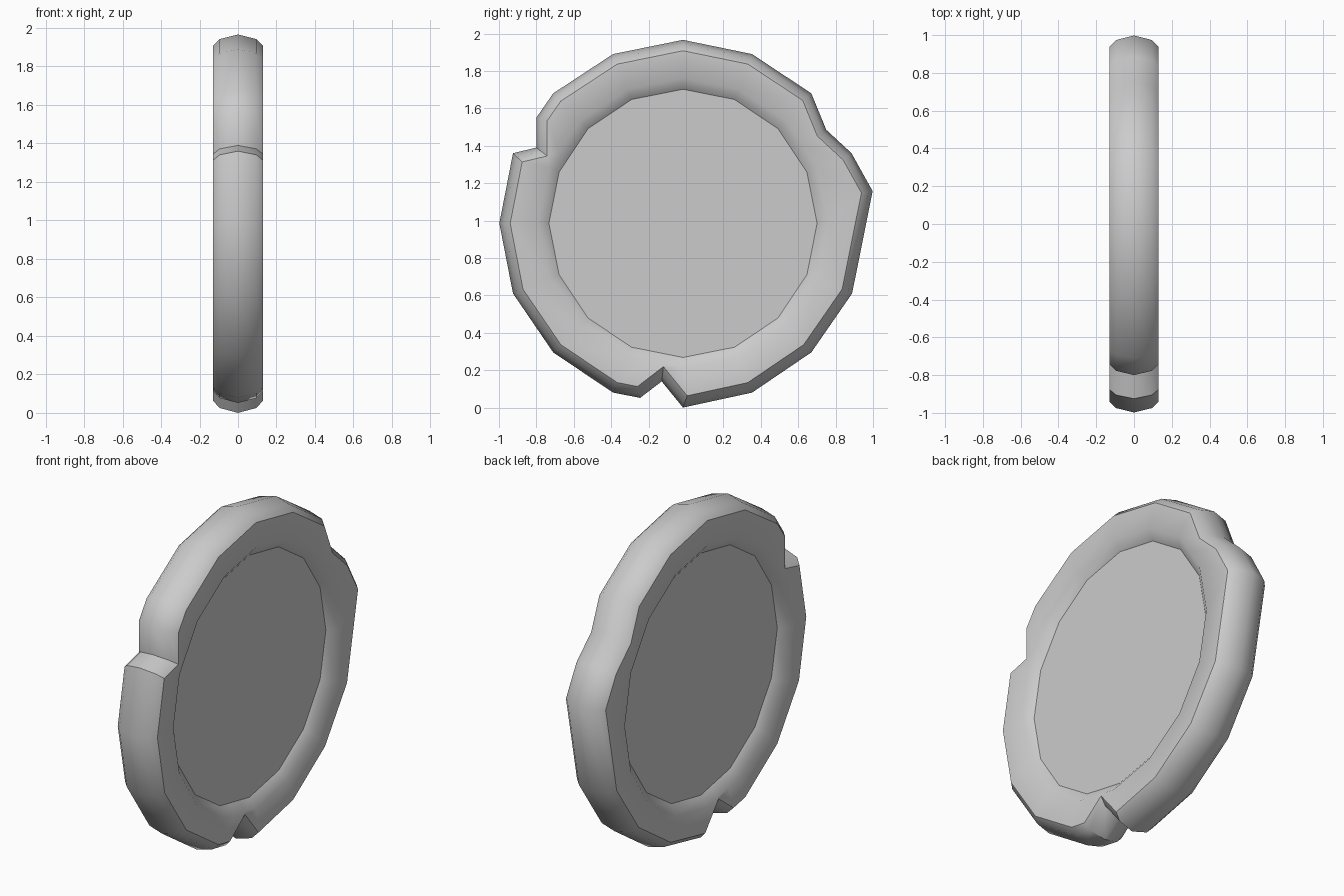
import bpy, bmesh, math
from mathutils import Vector

if "Cube" in bpy.data.objects:
    bpy.data.objects.remove(bpy.data.objects["Cube"])

CENTRE = Vector((-0.016, 0.985))
# rim outline seen from the side: y, z, position around the 16-sided disc
RIM = [
    (-.016, 1.966, 0), (.353, 1.89, 1), (.67, 1.68, 2), (.75, 1.485, 2.5),
    (.885, 1.36, 3), (.998, 1.157, 4), (.888, .61, 5), (.67, .295, 6),
    (.353, .08, 7), (-.016, 0, 8), (-.13, .14, 8.33), (-.245, .052, 8.67),
    (-.39, .08, 9), (-.71, .295, 10), (-.925, .61, 11), (-.998, .985, 12),
    (-.925, 1.36, 13), (-.80, 1.39, 13.33), (-.80, 1.55, 13.67),
    (-.71, 1.68, 14), (-.39, 1.89, 15)]
N = len(RIM)
outline = [Vector(p[:2]) for p in RIM]


def inset(d):
    """Outline moved inward by d with mitred corners."""
    result = []
    for i, p in enumerate(outline):
        a = (p - outline[i - 1]).normalized()
        b = (outline[(i + 1) % N] - p).normalized()
        na, nb = Vector((a.y, -a.x)), Vector((b.y, -b.x))
        result.append(p + (na + nb) * (d / (1 + na.dot(nb))))
    return result


def disc_ring(r):
    """16-sided ring, with extra points along its sides at the nicks."""
    def corner(k):
        t = k * math.tau / 16
        return CENTRE + Vector((math.sin(t), math.cos(t))) * r
    return [corner(int(k)).lerp(corner(int(k) + 1), k % 1) for _, _, k in RIM]


# cross-section of one side, from the disc out to the ridge
half = [(0.085, disc_ring(.717)), (0.13, disc_ring(.775)),
        (0.13, inset(.057)), (0.095, inset(.023))]
section = half + [(0, outline)] + [(-x, pts) for x, pts in reversed(half)]

bm = bmesh.new()
loops = [[bm.verts.new((x, p.x, p.y)) for p in pts] for x, pts in section]
for a, b in zip(loops, loops[1:]):
    for i in range(N):
        j = (i + 1) % N
        bm.faces.new((a[i], a[j], b[j], b[i]))
# recessed disc faces
bm.faces.new(loops[0])
bm.faces.new(loops[-1])
bmesh.ops.recalc_face_normals(bm, faces=bm.faces)
mesh = bpy.data.meshes.new("chipped_disc")
bm.to_mesh(mesh)
bm.free()
wheel = bpy.data.objects.new("chipped_disc", mesh)
bpy.context.collection.objects.link(wheel)
bpy.context.view_layer.objects.active = wheel
wheel.select_set(True)
bpy.ops.object.shade_smooth_by_angle(angle=math.radians(40))
for face in mesh.polygons:
    if len(face.vertices) > 4:
        face.use_smooth = False
